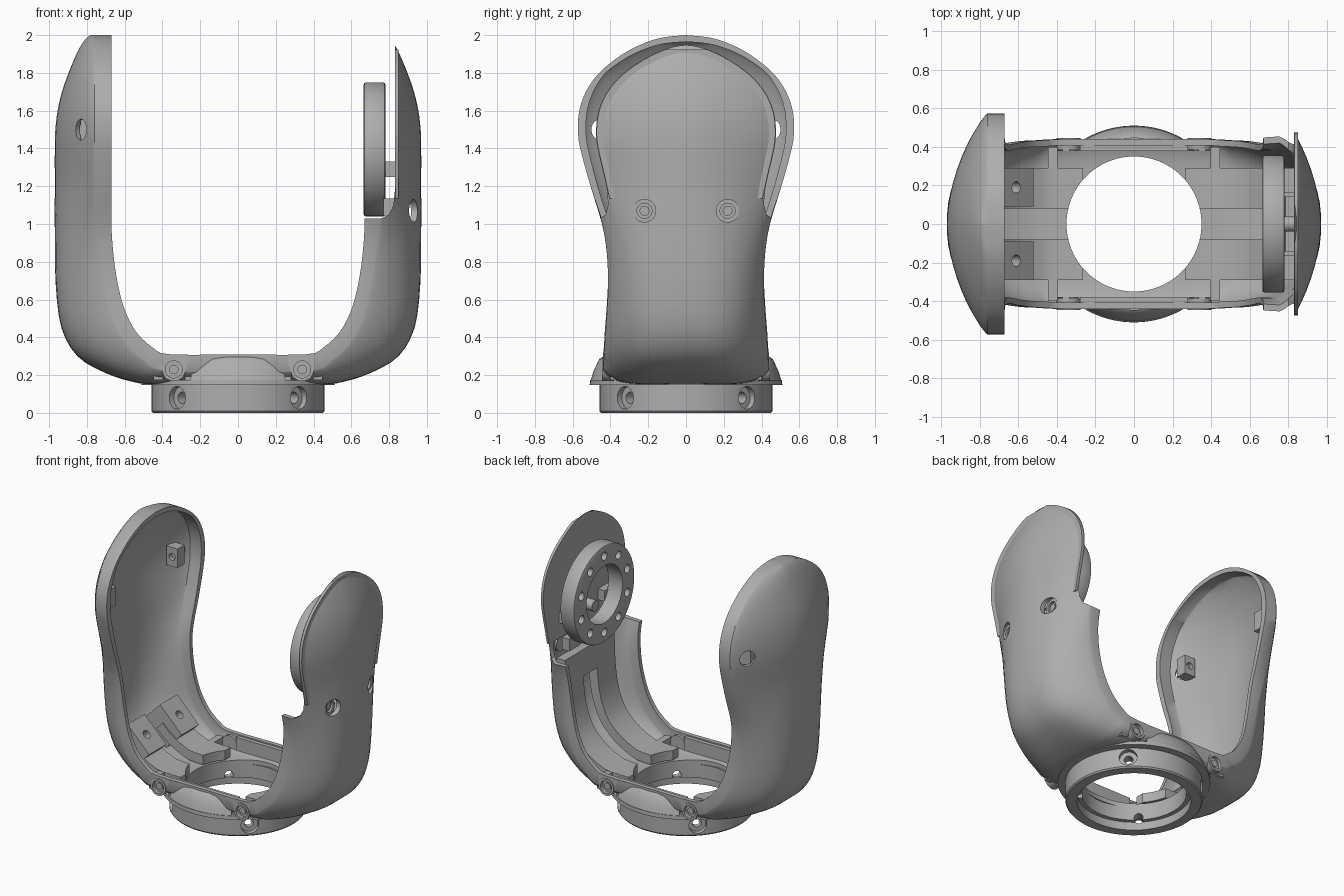
import bpy, bmesh, math
from math import sin, cos, pi, radians
from mathutils import Vector, Matrix

if "Cube" in bpy.data.objects:
    bpy.data.objects.remove(bpy.data.objects["Cube"])

GREY = (0.42, 0.42, 0.42, 1)
grey = bpy.data.materials.new("grey plastic")
grey.use_nodes = True
grey.diffuse_color = GREY
grey.node_tree.nodes["Principled BSDF"].inputs["Base Color"].default_value = GREY
parts = []


def make(name, bm):
    bmesh.ops.recalc_face_normals(bm, faces=bm.faces)
    mesh = bpy.data.meshes.new(name)
    bm.to_mesh(mesh)
    bm.free()
    ob = bpy.data.objects.new(name, mesh)
    bpy.context.collection.objects.link(ob)
    mesh.materials.append(grey)
    parts.append(ob)
    return ob


def apply(ob, kind, **settings):
    mod = ob.modifiers.new(kind, kind)
    for key, value in settings.items():
        setattr(mod, key, value)
    bpy.context.view_layer.objects.active = ob
    bpy.ops.object.modifier_apply(modifier=mod.name)


def cut(ob, cutters):
    # merge separate cutters so that each part needs one boolean
    bm = bmesh.new()
    for c in cutters:
        bm.from_mesh(c.data)
        parts.remove(c)
        bpy.data.objects.remove(c)
    tool = make("cutter", bm)
    apply(ob, 'BOOLEAN', object=tool, operation='DIFFERENCE', solver='EXACT')
    parts.remove(tool)
    bpy.data.objects.remove(tool)


def cyl(name, a, b, r, seg=32):
    a, b = Vector(a), Vector(b)
    bm = bmesh.new()
    turn = (b - a).to_track_quat('Z', 'Y').to_matrix().to_4x4()
    bmesh.ops.create_cone(bm, cap_ends=True, segments=seg, radius1=r, radius2=r,
                          depth=(b - a).length, matrix=Matrix.Translation((a + b) / 2) @ turn)
    return make(name, bm)


def box(name, centre, size, tilt=0):
    bm = bmesh.new()
    bmesh.ops.create_cube(bm, size=1, matrix=Matrix.Translation(centre)
                          @ Matrix.Rotation(tilt, 4, 'Y') @ Matrix.Diagonal((*size, 1)))
    return make(name, bm)


def loft(name, rows, closed_rows=False, closed_path=False, caps=False):
    bm = bmesh.new()
    grid = [[bm.verts.new(p) for p in row] for row in rows]
    n = len(grid[0])
    for a, b in zip(grid, grid[1:] + (grid[:1] if closed_path else [])):
        for j in range(n if closed_rows else n - 1):
            k = (j + 1) % n
            bm.faces.new((a[j], a[k], b[k], b[j]))
    if caps:
        bm.faces.new(grid[0])
        bm.faces.new(grid[-1])
    bmesh.ops.remove_doubles(bm, verts=bm.verts, dist=.00001)
    return make(name, bm)


def prism(name, points, move):
    moved = [tuple(Vector(p) + Vector(move)) for p in points]
    return loft(name, [points, moved], closed_rows=True, caps=True)


def lathe(name, profile, start=0, sweep=360, seg=96):
    # closed (radius, z) profile turned about the vertical axis
    full = sweep == 360
    angles = [radians(start + sweep * i / seg) for i in range(seg if full else seg + 1)]
    rows = [[(r * cos(a), r * sin(a), z) for r, z in profile] for a in angles]
    return loft(name, rows, True, full, not full)


# Arm stations: inner x, inner z, outer x, outer z, half width, rim depth, dome power
BASE = [
    (0, .31, 0, .15, .44, .09, 6), (.36, .31, .42, .15, .44, .09, 6),
    (.45, .345, .56, .165, .435, .08, 5), (.54, .43, .71, .215, .43, .08, 4),
    (.605, .56, .85, .30, .42, .08, 3.4), (.645, .73, .935, .45, .412, .08, 3),
    (.665, .90, .965, .68, .42, .08, 2.7), (.67, 1.02, .97, .95, .445, .085, 2.3)]
TOP = [(1.2, .97, .505), (1.4, .97, .56), (1.5, .967, .572), (1.6, .955, .565),
       (1.7, .932, .53), (1.8, .897, .46), (1.9, .855, .335), (1.96, .822, .215),
       (1.988, .798, .12), (2.0, .782, 0)]
KEYS = BASE + [(.67, z, x, z, w, .09, 1.8) for z, x, w in TOP]
ROUND = .85  # softens the turn from rim to dome


def refine(keys, steps=3):
    # smooth curve through the stations
    out = []
    for i in range(len(keys) - 1):
        k = [keys[max(0, min(len(keys) - 1, i + j))] for j in (-1, 0, 1, 2)]
        for s in range(steps):
            t = s / steps
            out.append(tuple(b + .5 * t * (c - a + t * (2*a - 5*b + 4*c - d + t * (3*(b - c) + d - a)))
                             for a, b, c, d in zip(*k)))
    return out + [keys[-1]]


ARM = refine(KEYS)


def section(st, side, wall=.035, count=24):
    # outer skin, then the inner skin back again
    xi, zi, xo, zo, w, rim, power = st
    depth = math.hypot(xo - xi, zo - zi)
    loop = []
    for width, deep, drop, order in (
            (w, depth, 0, 1), (w * .925, depth - wall, wall * max(0, (zi - 1.8) / .2), -1)):
        edge = min(rim, deep * .95)
        pts = [(-width, 0)]
        for i in range(count + 1):
            u = sin(pi * (i / count - .5))
            pts.append((width * u, edge + (deep - edge) * (1 - abs(u) ** power) ** ROUND))
        pts.append((width, 0))
        for y, d in pts[::order]:
            f = d / depth
            loop.append((side * (xi + (xo - xi) * f), y, zi + (zo - zi) * f - drop))
    return loop


# U shaped shell: two domed arms joined by a floor
rows = [section(s, -1) for s in reversed(ARM)] + [section(s, 1) for s in ARM[1:]]
shell = loft("fork_shell", rows, closed_rows=True)
notch = [(.4, 1.03), (.76, 1.03), (.80, 1.05), (.823, 1.10), (.83, 1.17), (.83, 2.2), (.4, 2.2)]
cutters = [prism("notch", [(x, -1, z) for x, z in notch], (0, 2, 0)),
           cyl("floor_hole", (0, 0, -.1), (0, 0, .5), .35, 96)]
for s in (-1, 1):
    cutters += [cyl("pin_hole", (-.79, s * .43, 1.5), (-.99, s * .63, 1.5), .055),
                cyl("arm_screw_hole", (.85, s * .22, 1.07), (1.1, s * .22, 1.07), .06)]
    cutters += [cyl("base_screw_hole", (x, s * .38, .23), (x, s * .6, .23), .06) for x in (-.34, .34)]
cut(shell, cutters)

# Flat back plate closing the cut arm
edge = []
for xi, z, xo, zo, w, rim, power in ARM:
    if z > 1.1 and xo > .832:
        rise = (.83 - xi - rim) / (xo - xi - rim)
        edge.append((w * (1 - rise ** (1 / ROUND)) ** (1 / power) - .004, z))
outline = [(.831, y, z) for y, z in edge] + [(.831, -y, z) for y, z in reversed(edge)]
prism("arm_back_plate", outline, (.02, 0, 0))

# Liner strips inside the arms, split by a central slot that closes at the top
for side, first, last, near, far in ((1, 2, 22, .08, .29), (1, 2, 22, -.08, -.29), (1, 18, 22, -.08, .08),
                                     (-1, 2, 12, .08, .29), (-1, 2, 12, -.08, -.29)):
    rows = [[(side * (st[0] + st[2]) / 2, y, (st[1] + st[3]) / 2) for y in (near, far)]
            for st in ARM[first:last]]
    liner = loft("arm_liner", rows)
    apply(liner, 'SOLIDIFY', thickness=.07, offset=0)
    cut(liner, [cyl("floor_hole", (0, 0, -.1), (0, 0, .5), .35, 96)])

# Threaded blocks in the full arm
for s in (-1, 1):
    block = box("screw_block", (-.674, s * .19, .386), (.25, .2, .18), radians(45))
    cut(block, [cyl("bore", (-.58, s * .19, .48), (-.68, s * .19, .38), .03)])
    lug = box("pin_lug", (-.79, s * .40, 1.5), (.09, .08, .14))
    cut(lug, [cyl("bore", (-.79, s * .30, 1.5), (-.79, s * .39, 1.5), .025)])

# Collar with four radial counterbored holes
collar = lathe("collar", [(.38, 0), (.45, 0), (.458, .01), (.458, .16), (.35, .16), (.35, .06), (.38, .06)])
for start, radius in ((.3, .03), (.42, .06)):
    cutters = []
    for k in range(4):
        a = radians(45 + 90 * k)
        d, z = Vector((cos(a), sin(a), 0)), Vector((0, 0, .08))
        cutters.append(cyl("collar_hole", d * start + z, d * .6 + z, radius))
    cut(collar, cutters)

# Flared lip and front and back skirts around the collar
lathe("collar_lip", [(.36, .148), (.51, .148), (.508, .175), (.36, .175)])
for a in (90, 270):
    lathe("flared_skirt", [(.445, .16), (.508, .16), (.49, .22), (.46, .285), (.445, .295)], a - 30, 60, 40)

for s in (-1, 1):
    box("base_wall_plate", (0, s * .395, .235), (.56, .035, .13))
    for x in (-.34, .34):
        # Base screw sleeves and ribs
        sleeve = cyl("base_screw_sleeve", (x, s * .385, .23), (x, s * .446, .23), .062)
        cut(sleeve, [cyl("bore", (x, s * .42, .23), (x, s * .6, .23), .045)])
        cyl("base_screw_head", (x, s * .41, .23), (x, s * .432, .23), .025)
        box("floor_rib", (x * 1.24, s * .345, .22), (.05, .11, .09))
    # Arm screws
    sleeve = cyl("arm_screw_sleeve", (.86, s * .22, 1.07), (.902, s * .22, 1.07), .061)
    cut(sleeve, [cyl("bore", (.885, s * .22, 1.07), (1, s * .22, 1.07), .04)])
    cyl("arm_screw_head", (.87, s * .22, 1.07), (.895, s * .22, 1.07), .026)

# Bearing disc with bolt circle
disc = cyl("bearing_disc", (.665, 0, 1.395), (.78, 0, 1.395), .355, 96)
apply(disc, 'BEVEL', width=.012, segments=2, limit_method='ANGLE', angle_limit=radians(40))
cutters = [cyl("centre_hole", (.6, 0, 1.395), (.9, 0, 1.395), .21, 64)]
for k in range(10):
    a = 2 * pi * (k + .5) / 10
    y, z = .28 * cos(a), 1.395 + .28 * sin(a)
    cutters.append(cyl("bolt_hole", (.6, y, z), (.9, y, z), .03, 20))
cut(disc, cutters)

# Standoffs between the disc and the arm
for s in (-1, 1):
    box("disc_standoff", (.805, s * .225, 1.29), (.06, .13, .08))
    box("lower_standoff", (.80, s * .2, 1.09), (.06, .12, .09))
cyl("centre_post", (.74, 0, 1.29), (.84, 0, 1.29), .04)

# Smooth shading with sharp edges kept
bpy.ops.object.select_all(action='DESELECT')
for ob in parts:
    ob.select_set(True)
bpy.context.view_layer.objects.active = shell
bpy.ops.object.shade_smooth_by_angle(angle=radians(38))
